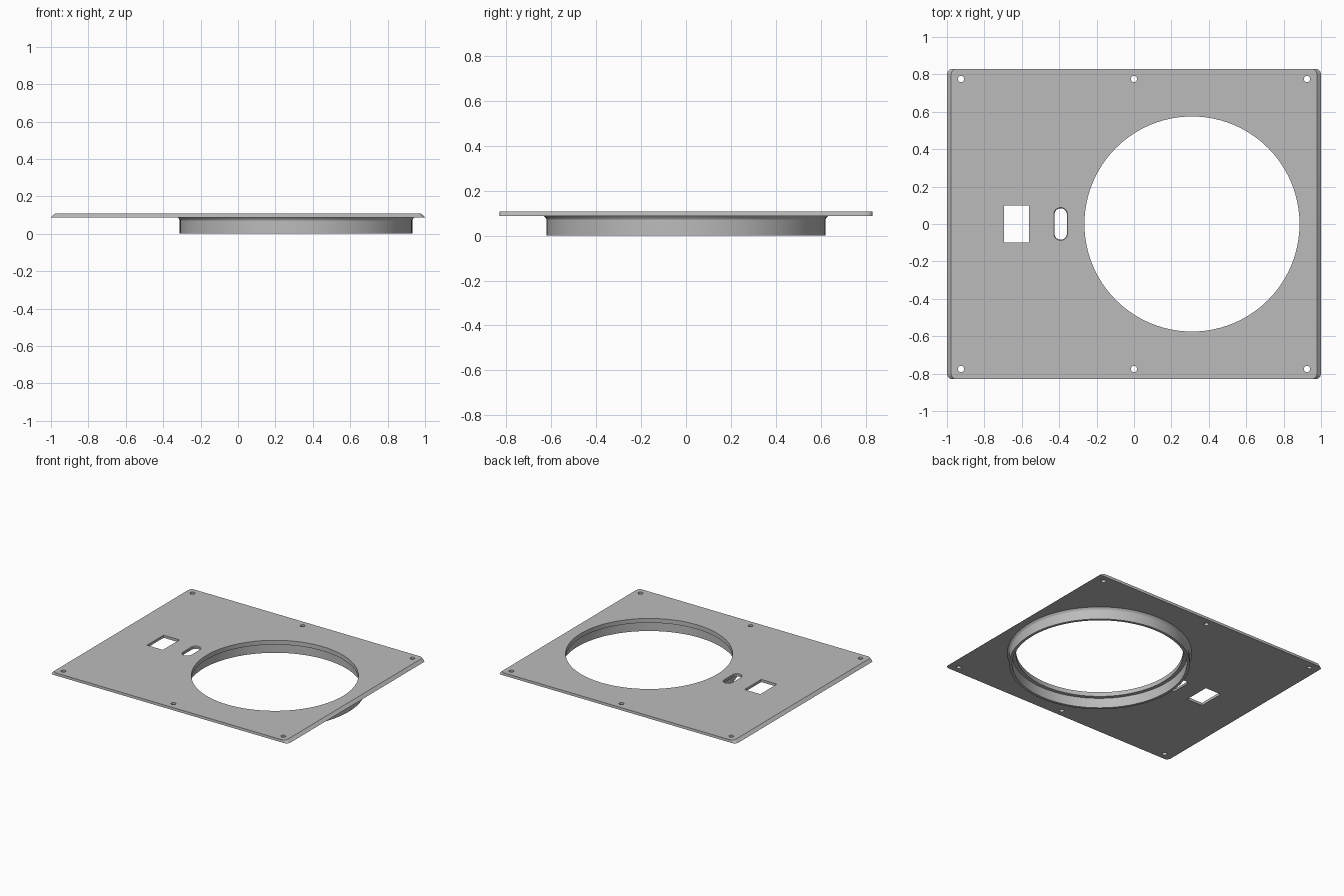
import bpy, bmesh, math

cube = bpy.data.objects.get("Cube")
if cube:
    bpy.data.objects.remove(cube, do_unlink=True)

grey = bpy.data.materials.new("satin grey")
grey.use_nodes = True
colour = (0.5, 0.5, 0.5, 1)
grey.diffuse_color = colour
grey.node_tree.nodes["Principled BSDF"].inputs["Base Color"].default_value = colour

Z_LOW, Z_TOP = 0.088, 0.108
HOLE = (0.31, 0.0)
HOLE_R = 0.575


def make_object(name, bm):
    bmesh.ops.recalc_face_normals(bm, faces=bm.faces)
    mesh = bpy.data.meshes.new(name)
    bm.to_mesh(mesh)
    bm.free()
    mesh.materials.append(grey)
    obj = bpy.data.objects.new(name, mesh)
    bpy.context.collection.objects.link(obj)
    return obj


def rounded_outline(cx, cy, hx, hy, r, steps):
    """Rectangle outline with rounded corners, anticlockwise."""
    pts = []
    for quarter, (sx, sy) in enumerate([(1, 1), (-1, 1), (-1, -1), (1, -1)]):
        for i in range(steps + 1):
            a = (quarter + i / steps) * math.pi / 2
            pts.append((cx + sx * (hx - r) + r * math.cos(a),
                        cy + sy * (hy - r) + r * math.sin(a)))
    return pts


def circle(cx, cy, r, n):
    return [(cx + r * math.cos(math.tau * i / n), cy + r * math.sin(math.tau * i / n))
            for i in range(n)]


def loft(name, layers):
    """Solid through matching outlines given as (z, points)."""
    bm = bmesh.new()
    rows = [[bm.verts.new((x, y, z)) for x, y in pts] for z, pts in layers]
    n = len(rows[0])
    for a, b in zip(rows, rows[1:]):
        for i in range(n):
            j = (i + 1) % n
            bm.faces.new((a[i], a[j], b[j], b[i]))
    bm.faces.new(rows[0][::-1])
    bm.faces.new(rows[-1])
    return make_object(name, bm)


def cutter(pts):
    return loft("cutter", [(0, pts), (0.2, pts)])


# Plate, bevelled along its left and right edges
plate = loft("mounting_plate", [
    (Z_LOW, rounded_outline(0, 0, 1, 0.83, 0.03, 4)),
    (Z_TOP, rounded_outline(0, 0, 0.978, 0.83, 0.03, 4))])

# Openings: large round hole, rectangular window, slot and screw holes
cutters = [cutter(circle(*HOLE, HOLE_R, 96)),
           cutter([(-0.695, -0.1), (-0.562, -0.1), (-0.562, 0.1), (-0.695, 0.1)]),
           loft("cutter", [(z, rounded_outline(-0.392, 0, 0.033 + d, 0.084 + d, 0.0329 + d, 8))
                           for z, d in ((0, 0), (Z_TOP - 0.005, 0), (Z_TOP, 0.004), (0.2, 0.004))])]
for x in (-0.925, 0, 0.925):
    for y in (-0.775, 0.775):
        cutters.append(cutter(circle(x, y, 0.017, 20)))

for c in cutters:
    c.hide_render = True
    mod = plate.modifiers.new("opening", 'BOOLEAN')
    mod.operation, mod.solver, mod.object = 'DIFFERENCE', 'EXACT', c
graph = bpy.context.evaluated_depsgraph_get()
cut_mesh = bpy.data.meshes.new_from_object(plate.evaluated_get(graph))
plate.modifiers.clear()
plate.data = cut_mesh
for c in cutters:
    bpy.data.objects.remove(c, do_unlink=True)

# Collar under the round hole: inner lip, thin wall and flared root
profile = [(HOLE_R, Z_LOW), (HOLE_R, 0.075), (0.602, 0.075), (0.602, 0), (0.622, 0),
           (0.622, 0.072), (0.626, 0.08), (0.635, Z_LOW)]
bm = bmesh.new()
rows = [[bm.verts.new((x, y, z)) for x, y in circle(*HOLE, r, 96)] for r, z in profile]
for a, b in zip(rows, rows[1:]):
    for i in range(96):
        j = (i + 1) % 96
        bm.faces.new((a[i], b[i], b[j], a[j]))
collar = make_object("round_collar", bm)
# Open profile: keep the outer wall facing away from the hole centre
outer = max(collar.data.polygons, key=lambda p: p.center.x)
if outer.normal.x < 0:
    collar.data.flip_normals()

for obj in (plate, collar):
    bpy.ops.object.select_all(action='DESELECT')
    obj.select_set(True)
    bpy.context.view_layer.objects.active = obj
    bpy.ops.object.shade_smooth_by_angle(angle=math.radians(25))
